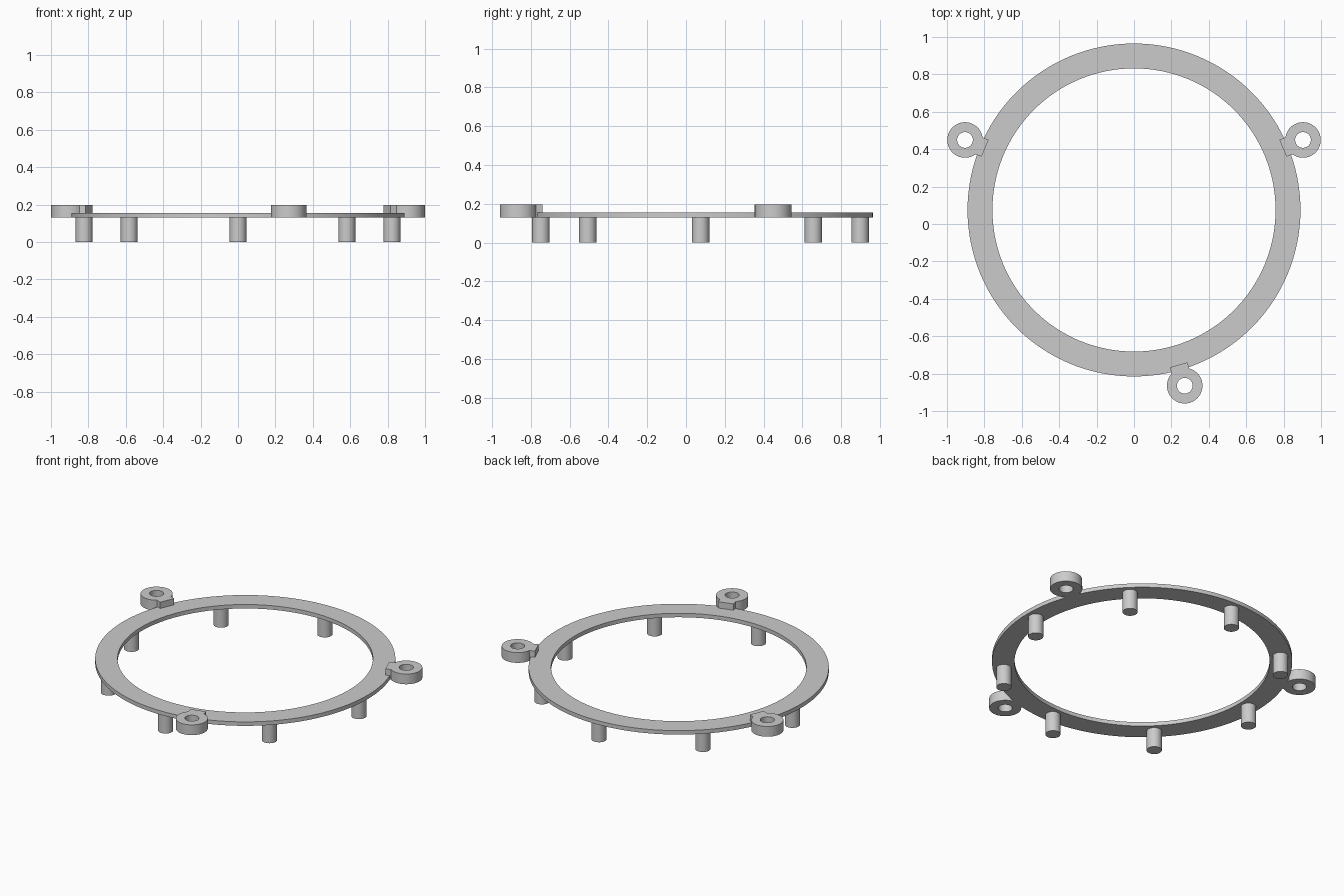
import bpy, bmesh
from math import sin, cos, pi, radians, asin, atan2

cube = bpy.data.objects.get("Cube")
if cube:
    bpy.data.objects.remove(cube, do_unlink=True)

# Single plain material
grey = bpy.data.materials.new("light grey")
grey.use_nodes = True
colour = (0.6, 0.6, 0.6, 1)
grey.diffuse_color = colour
grey.node_tree.nodes["Principled BSDF"].inputs["Base Color"].default_value = colour

CENTRE_Y = 0.075
RING_OUT, RING_IN = 0.89, 0.757
BASE_Z, RING_TOP, LUG_TOP = 0.13, 0.156, 0.197
PEG_ORBIT, LUG_ORBIT = 0.823, 0.978
LUG_R, HOLE_R = 0.095, 0.042
TAB_HALF, TAB_REACH = 0.049, 0.116


def finish(obj):
    obj.data.materials.append(grey)
    bpy.ops.object.select_all(action="DESELECT")
    obj.select_set(True)
    bpy.context.view_layer.objects.active = obj
    bpy.ops.object.shade_smooth_by_angle(angle=radians(30))


def annulus(name, angles, outer, inner, z0, z1, location, turn=0):
    """Flat ring whose outer radius is a function of the angle."""
    bm = bmesh.new()
    loops = []
    for a in angles:
        ro = outer(a)
        corners = [(ro, z0), (ro, z1), (inner, z1), (inner, z0)]
        loops.append([bm.verts.new((r * cos(a), r * sin(a), z)) for r, z in corners])
    for here, ahead in zip(loops, loops[1:] + loops[:1]):
        for k in range(4):
            j = (k + 1) % 4
            bm.faces.new((here[k], ahead[k], ahead[j], here[j]))
    bmesh.ops.recalc_face_normals(bm, faces=bm.faces)
    mesh = bpy.data.meshes.new(name)
    bm.to_mesh(mesh)
    bm.free()
    obj = bpy.data.objects.new(name, mesh)
    bpy.context.collection.objects.link(obj)
    obj.location = location
    obj.rotation_euler.z = turn
    finish(obj)


def spread(start, end, count):
    return [start + (end - start) * i / count for i in range(count)]


# Main ring
annulus("ring", spread(0, 2 * pi, 128), lambda a: RING_OUT, RING_IN,
        BASE_Z, RING_TOP, (0, CENTRE_Y, 0))

# Mounting lugs: round eyelet with a square tab reaching onto the ring (local +x)
corner = atan2(TAB_HALF, TAB_REACH)
neck = asin(TAB_HALF / LUG_R)


def lug_radius(a):
    if abs(a) <= corner + 1e-6:
        return TAB_REACH / cos(a)
    return LUG_R


lug_angles = (spread(-corner, corner, 8) + [corner]
              + spread(neck, 2 * pi - neck, 48) + [2 * pi - neck])
for name, degrees in (("left_lug", 22.5), ("right_lug", 157.5), ("front_lug", -73.9)):
    a = radians(degrees)
    place = (LUG_ORBIT * cos(a), CENTRE_Y + LUG_ORBIT * sin(a), 0)
    annulus(name, lug_angles, lug_radius, HOLE_R, BASE_Z, LUG_TOP, place, a + pi)

# Eight pegs below the ring
for i in range(8):
    a = i * pi / 4
    top = BASE_Z + 0.01
    bpy.ops.mesh.primitive_cylinder_add(
        vertices=32, radius=0.045, depth=top,
        location=(PEG_ORBIT * cos(a), CENTRE_Y + PEG_ORBIT * sin(a), top / 2))
    peg = bpy.context.object
    peg.name = f"peg_{i + 1}"
    finish(peg)
